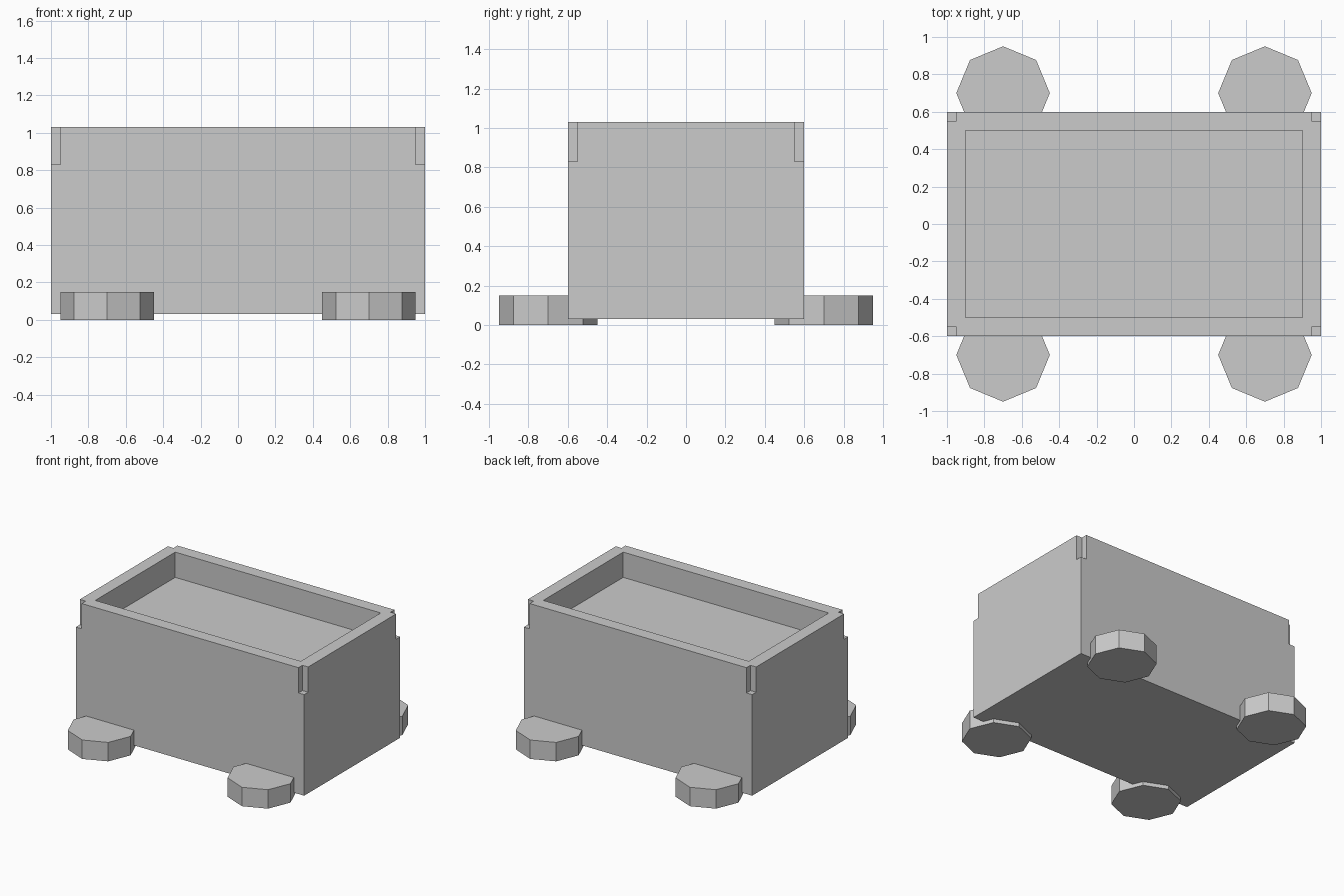
import bpy

if "Cube" in bpy.data.objects:
    bpy.data.objects.remove(bpy.data.objects["Cube"])


def box(name, lo, hi):
    """Axis-aligned box between two corners."""
    centre = [(a + b) / 2 for a, b in zip(lo, hi)]
    bpy.ops.mesh.primitive_cube_add(size=1, location=centre)
    ob = bpy.context.object
    ob.name = name
    ob.scale = [b - a for a, b in zip(lo, hi)]
    bpy.ops.object.transform_apply(location=True, rotation=False, scale=True)
    return ob


def cut(target, cutter):
    """Subtract the cutter from the target, then remove it."""
    cutter.hide_render = True
    mod = target.modifiers.new("cut", 'BOOLEAN')
    mod.operation = 'DIFFERENCE'
    mod.solver = 'EXACT'
    mod.object = cutter
    bpy.context.view_layer.objects.active = target
    bpy.ops.object.modifier_apply(modifier=mod.name)
    bpy.data.objects.remove(cutter, do_unlink=True)


CORNERS = [(x, y) for x in (-1, 1) for y in (-1, 1)]

# Body: solid crate with a shallow open tray on top
body = box("body", (-1, -0.6, 0.03), (1, 0.6, 1.03))
cut(body, box("tray_cutter", (-0.9, -0.5, 0.83), (0.9, 0.5, 1.3)))

# Small square notches at the upper corners
for sx, sy in CORNERS:
    xs = sorted((sx * 0.95, sx * 1.2))
    ys = sorted((sy * 0.55, sy * 0.8))
    cut(body, box("notch_cutter", (xs[0], ys[0], 0.83), (xs[1], ys[1], 1.3)))

# Feet: flat octagonal discs
for sx, sy in CORNERS:
    bpy.ops.mesh.primitive_cylinder_add(vertices=8, radius=0.25, depth=0.15,
                                        location=(sx * 0.7, sy * 0.7, 0.075))
    bpy.context.object.name = "foot_%s_%s" % ("back" if sy > 0 else "front",
                                              "right" if sx > 0 else "left")
